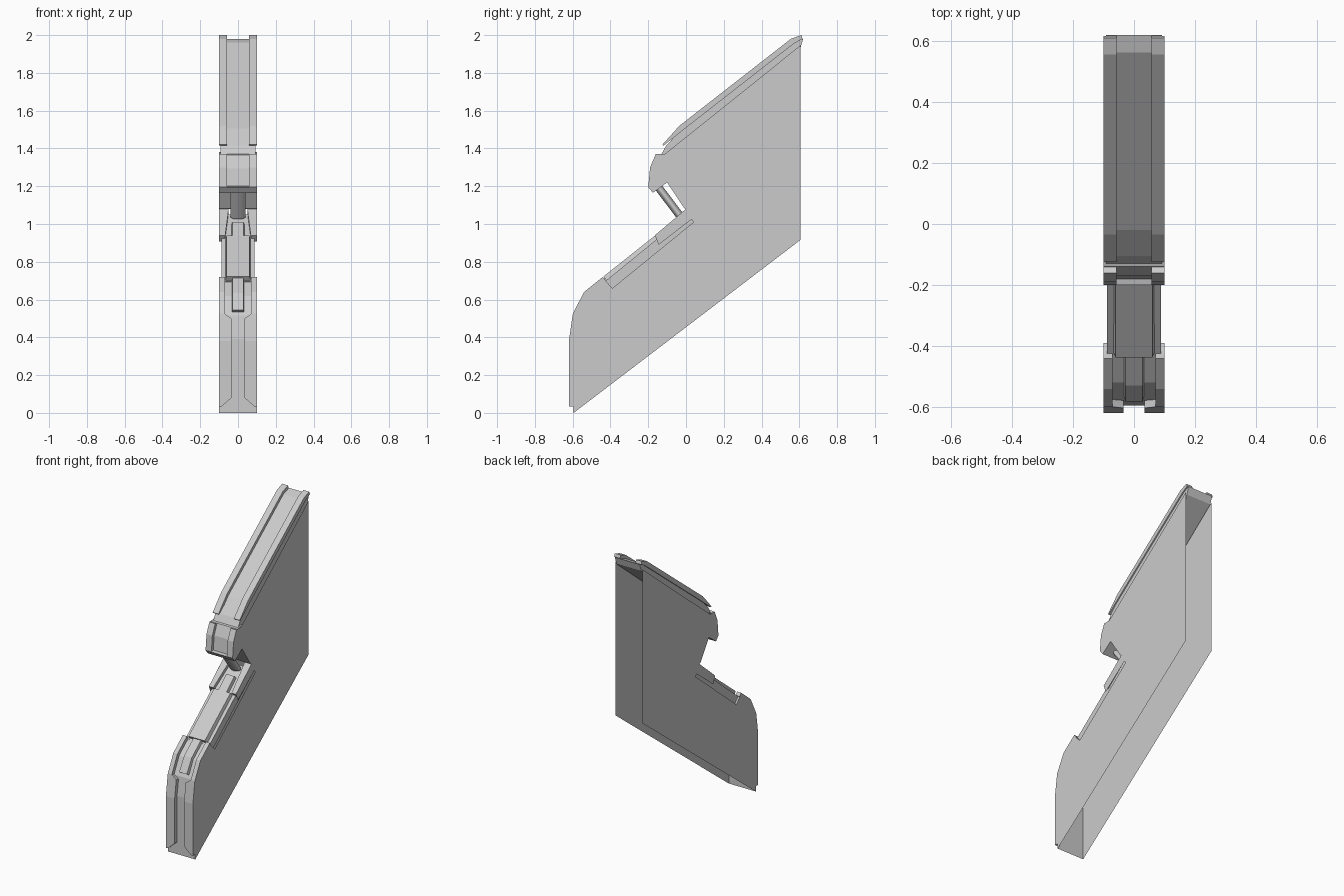
import bpy, bmesh, math
from mathutils import Vector

if "Cube" in bpy.data.objects:
    bpy.data.objects.remove(bpy.data.objects["Cube"])


def finish(name, bm, solid=True):
    if solid:
        bmesh.ops.recalc_face_normals(bm, faces=bm.faces[:])
    me = bpy.data.meshes.new(name)
    bm.to_mesh(me)
    bm.free()
    ob = bpy.data.objects.new(name, me)
    bpy.context.collection.objects.link(ob)
    return ob


def mirror_copy(bm):
    """Mirror the mesh across x = 0, keeping normals outward."""
    geo = bmesh.ops.duplicate(bm, geom=bm.verts[:] + bm.edges[:] + bm.faces[:])["geom"]
    for v in geo:
        if isinstance(v, bmesh.types.BMVert):
            v.co.x *= -1
    bmesh.ops.reverse_faces(bm, faces=[f for f in geo if isinstance(f, bmesh.types.BMFace)])


def loft(name, pts, depth, x1=None, taper=0.0):
    """Bar along a (y, z, x) chain. With x1 it is a mirrored pair from x to x1,
    otherwise one centred bar of half width x. depth is measured inwards."""
    bm = bmesh.new()
    rings = []
    for i, (y, z, x) in enumerate(pts):
        n = Vector((0, 0))
        for a, b in ((i - 1, i), (i, i + 1)):
            if a >= 0 and b < len(pts):
                d = Vector((pts[b][0] - pts[a][0], pts[b][1] - pts[a][1])).normalized()
                n += Vector((d.y, -d.x))
        d = depth[i] if isinstance(depth, list) else depth
        n = n.normalized() * d
        xa, xb = (x, x1) if x1 else (-x, x)
        tb = 0 if x1 else taper
        rings.append([bm.verts.new(c) for c in (
            (xa + taper, y, z), (xb - tb, y, z),
            (xb, y + n.x, z + n.y), (xa, y + n.x, z + n.y))])
    for r, s in zip(rings, rings[1:]):
        for k in range(4):
            bm.faces.new((r[k], r[(k + 1) % 4], s[(k + 1) % 4], s[k]))
    bm.faces.new(rings[0])
    bm.faces.new(rings[-1][::-1])
    bmesh.ops.recalc_face_normals(bm, faces=bm.faces[:])
    if x1:
        mirror_copy(bm)
    return finish(name, bm)


def prism(name, prof, w):
    bm = bmesh.new()
    a = [bm.verts.new((-w, y, z)) for y, z in prof]
    b = [bm.verts.new((w, y, z)) for y, z in prof]
    n = len(prof)
    for i in range(n):
        j = (i + 1) % n
        bm.faces.new((a[i], a[j], b[j], b[i]))
    bm.faces.new(a[::-1])
    bm.faces.new(b)
    return finish(name, bm)


def ribbon(name, prof, w):
    """Open sheet following a profile, facing the front."""
    bm = bmesh.new()
    rows = [(bm.verts.new((-w, y, z)), bm.verts.new((w, y, z))) for y, z in prof]
    for r, s in zip(rows, rows[1:]):
        bm.faces.new((r[0], r[1], s[1], s[0]))
    return finish(name, bm, False)


# Side panels: thin sheets, the shell is open at the back and underneath
panel = [(-.595, 0), (.605, .915), (.605, 1.945), (-.10, 1.38), (-.115, 1.37),
         (-.16, 1.37), (-.19, 1.30), (-.20, 1.195), (-.175, 1.165), (-.10, 1.22),
         (-.01, 1.085), (0, 1.08), (-.165, .94), (-.145, .89), (.03, 1.025),
         (.04, 1.01), (-.39, .66), (-.44, .715), (-.54, .64), (-.60, .52),
         (-.62, .38), (-.62, .035), (-.595, .035)]
bm = bmesh.new()
face = bm.faces.new([bm.verts.new((.1, y, z)) for y, z in panel])
face.normal_update()
if face.normal.x < 0:
    face.normal_flip()
mirror_copy(bm)
finish("side_panels", bm, False)

# Recessed front sheet, and the walls of the notch and nose
ribbon("front_floor", [(-.595, 0), (-.595, .39), (-.575, .515), (-.52, .62),
                       (-.425, .697), (-.39, .66)], .1)
ribbon("notch_and_nose", [(0, 1.08), (-.01, 1.085), (-.10, 1.22), (-.175, 1.165),
                          (-.20, 1.195), (-.18, 1.20), (-.17, 1.295),
                          (-.14, 1.365), (-.10, 1.38)], .1)

# Inset bodies showing between the panels and rails
prism("slot_core", [(-.43, .695), (-.16, .915), (0, 1.05), (.03, 1.03), (.04, 1.01),
                    (-.39, .66)], .088)
prism("top_core", [(-.13, 1.37), (-.105, 1.415), (-.02, 1.505), (.562, 1.96),
                   (.62, 1.98), (.605, 1.93), (-.09, 1.37)], .092)

# Raised rails along both edges
loft("front_rails", [(-.62, .035, .085), (-.62, .08, .035), (-.62, .38, .035),
                     (-.603, .50, .035), (-.599, .525, .07), (-.54, .64, .07),
                     (-.44, .72, .07)], .025, .1)
loft("slot_rails", [(-.165, .94, .068), (-.05, 1.037, .055), (0, 1.08, .05)], .042, .1)
loft("nose_pads", [(-.20, 1.195, .057), (-.19, 1.30, .057), (-.16, 1.37, .057)], .025, .1)
loft("top_rails", [(-.125, 1.42, .057), (-.035, 1.52, .057), (.555, 1.98, .057),
                   (.61, 2.0, .057)], [.008, .03, .03, .02], .1)

# Raised centre key: wide plate with narrow tongues above and below
loft("key_plate", [(-.437, .722, .068), (-.165, .938, .068)], .03, taper=.008)
loft("key_lower_tongue", [(-.582, .545, .034), (-.53, .635, .034), (-.425, .72, .034)],
     .025, taper=.006)
loft("key_upper_tongue", [(-.18, .925, .036), (-.08, 1.01, .036)], .03, taper=.006)

# Flattened rod bridging the notch
p, q = Vector((0, -.148, 1.197)), Vector((0, -.028, 1.038))
bpy.ops.mesh.primitive_cylinder_add(vertices=24, radius=1, depth=1, location=(p + q) / 2)
rod = bpy.context.object
rod.name = "notch_rod"
rod.scale = (.041, .021, (q - p).length)
rod.rotation_euler.x = math.atan2(q.y - p.y, p.z - q.z)
bpy.ops.object.shade_smooth_by_angle()
